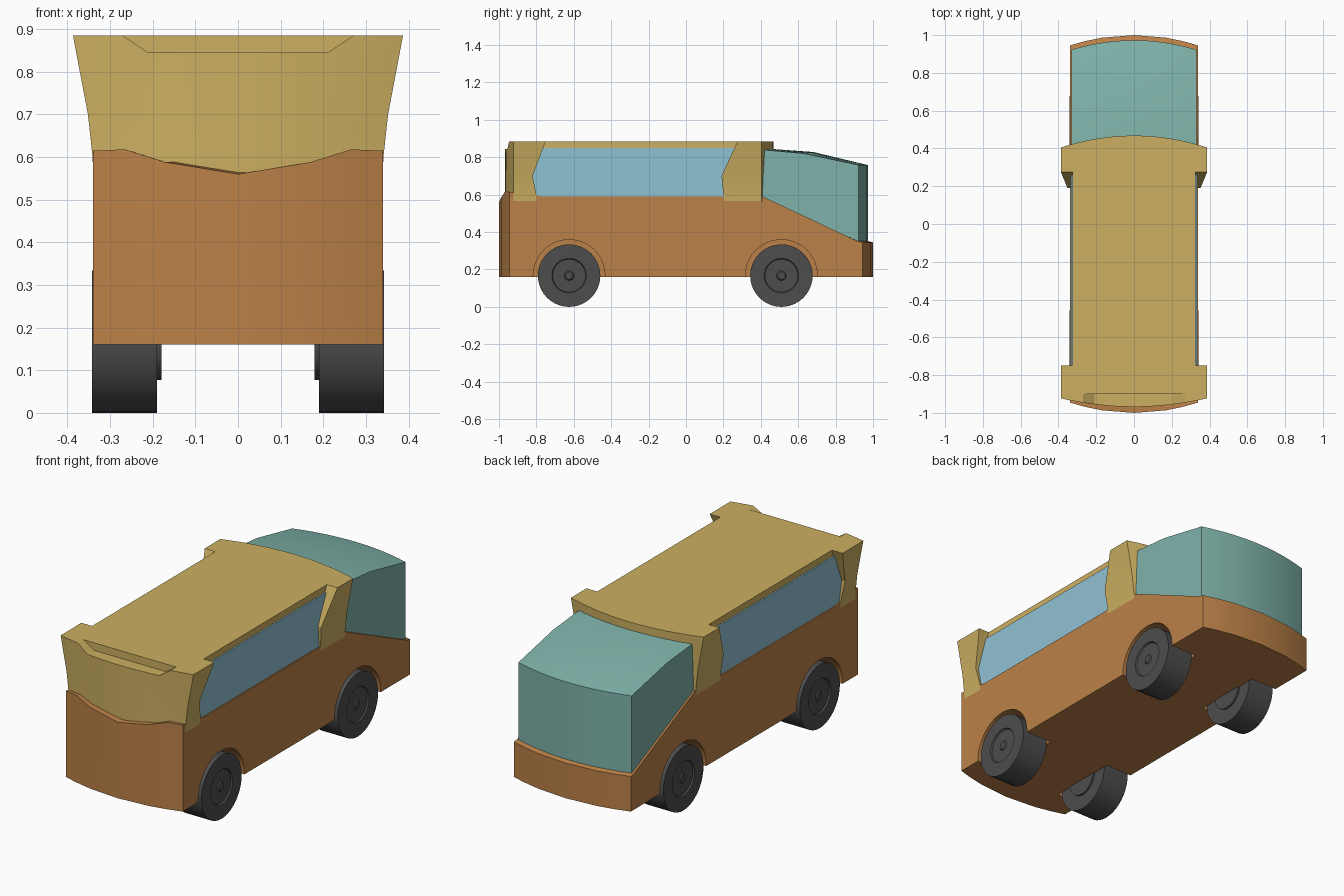
import bpy
import bmesh
from math import cos, sin, tau, radians

cube = bpy.data.objects.get("Cube")
if cube:
    bpy.data.objects.remove(cube, do_unlink=True)


def material(name, rgb):
    m = bpy.data.materials.new(name)
    m.use_nodes = True
    m.diffuse_color = (*rgb, 1)
    m.node_tree.nodes["Principled BSDF"].inputs["Base Color"].default_value = (*rgb, 1)
    return m


ORANGE = material("orange paint", (0.50, 0.22, 0.064))
GOLD = material("gold paint", (0.60, 0.43, 0.12))
TEAL = material("teal paint", (0.21, 0.45, 0.40))
BLUE = material("blue glass", (0.28, 0.54, 0.66))
GREY = material("dark rubber", (0.075, 0.075, 0.075))


def activate(obj):
    bpy.ops.object.select_all(action='DESELECT')
    obj.select_set(True)
    bpy.context.view_layer.objects.active = obj


def smooth(obj):
    activate(obj)
    bpy.ops.object.shade_smooth_by_angle(angle=radians(25))


def loft(name, rings, mat):
    """Skin equal-length rings of points and cap both ends."""
    bm = bmesh.new()
    rows = [[bm.verts.new(p) for p in ring] for ring in rings]
    n = len(rows[0])
    for a, b in zip(rows, rows[1:]):
        for i in range(n):
            j = (i + 1) % n
            bm.faces.new((a[i], a[j], b[j], b[i]))
    bm.faces.new(rows[0])
    bm.faces.new(rows[-1])
    bmesh.ops.recalc_face_normals(bm, faces=bm.faces)
    mesh = bpy.data.meshes.new(name)
    bm.to_mesh(mesh)
    bm.free()
    mesh.materials.append(mat)
    obj = bpy.data.objects.new(name, mesh)
    bpy.context.collection.objects.link(obj)
    return obj


def cut(obj, cutter):
    mod = obj.modifiers.new("cut", 'BOOLEAN')
    mod.operation, mod.solver, mod.object = 'DIFFERENCE', 'EXACT', cutter
    cutter.hide_render = True
    activate(obj)
    bpy.ops.object.modifier_apply(modifier=mod.name)
    bpy.data.objects.remove(cutter, do_unlink=True)


def turned(name, profile, side, y, z, mat, steps=40):
    """Lathe (x, radius) pairs around an axle parallel to x."""
    rings = [[(side * x, y + r * cos(tau * i / steps), z + r * sin(tau * i / steps))
              for i in range(steps)] for x, r in profile]
    return loft(name, rings, mat)


def box(name, hx, y0, y1, z0, z1, mat):
    return loft(name, [[(-hx, y0, z), (hx, y0, z), (hx, y1, z), (-hx, y1, z)]
                       for z in (z0, z1)], mat)


# Lower body: side profiles lofted across the width, bowed at both ends
RIM = {0: 0.56, 0.17: 0.588, 0.265: 0.618, 0.34: 0.615}
stations = sorted({s * x for x in RIM for s in (-1, 1)})


def body_section(x):
    bow = 0.055 * (x / 0.34) ** 2
    front, rear = bow - 1, 1 - bow
    return [(x, y, z) for y, z in (
        (front, 0.16), (front, RIM[abs(x)]), (-0.76, 0.59), (0.41, 0.59),
        (rear - 0.03, 0.352), (rear, 0.345), (rear, 0.16))]


body = loft("lower_body", [body_section(x) for x in stations], ORANGE)

# Wheels and the arches cut for them
WHEEL = [(0.18, 0.01), (0.18, 0.09), (0.19, 0.09), (0.19, 0.167), (0.342, 0.167),
         (0.342, 0.092), (0.334, 0.088), (0.334, 0.026), (0.34, 0.02), (0.34, 0.005)]
for end, y in (("front", -0.625), ("rear", 0.51)):
    for hand, side in (("left", 1), ("right", -1)):
        cut(body, turned("arch_cutter", [(0.185, 0.192), (0.4, 0.192)],
                         side, y, 0.167, ORANGE))
        smooth(turned(f"{end}_{hand}_wheel", WHEEL, side, y, 0.167, GREY))
smooth(body)


# Rear canopy, sloping down to a bowed back
def canopy_section(x):
    t = (x / 0.33) ** 2
    rear, top = 0.973 - 0.05 * t, 0.848 - 0.008 * t
    return [(x, y, z) for y, z in (
        (0.408, 0.5), (0.408, top), (0.68 - 0.05 * t, top - 0.02),
        (rear, 0.758), (rear, 0.3))]


smooth(loft("rear_canopy", [canopy_section(0.33 * i / 6) for i in range(-6, 7)], TEAL))

# Side windows as one glazed block
box("side_windows", 0.333, -0.85, 0.3, 0.55, 0.85, BLUE)


# Flared roof ends: horizontal outlines with one bowed and one straight edge
def outline(half, z, bowed, bow, straight):
    curve = [(half * i / 8, bowed + bow * (i / 8) ** 2, z) for i in range(-8, 9)]
    return curve + [(half, straight, z), (-half, straight, z)]


LEVELS = [(0.5, 0.338, -0.80, 0.20), (0.6, 0.341, -0.80, 0.20),
          (0.70, 0.352, -0.82, 0.19), (0.885, 0.387, -0.75, 0.275)]
nose = loft("front_cab", [outline(w, z, -0.968, 0.045, back)
                          for z, w, back, _ in LEVELS], GOLD)
pillars = loft("rear_roof_hoop", [outline(w, z, 0.468, -0.063, front)
                                  for z, w, _, front in LEVELS], GOLD)

# Tapered notch in the top edge of the cab
notch = loft("notch_cutter", [[(-w, -1.1, z), (w, -1.1, z), (w, -0.9, z), (-w, -0.9, z)]
                              for w, z in ((0.21, 0.845), (0.285, 0.895))], GOLD)
cut(nose, notch)
smooth(nose)
smooth(pillars)

# Narrow roof panel between the two ends
box("roof_panel", 0.325, -0.77, 0.29, 0.845, 0.885, GOLD)
